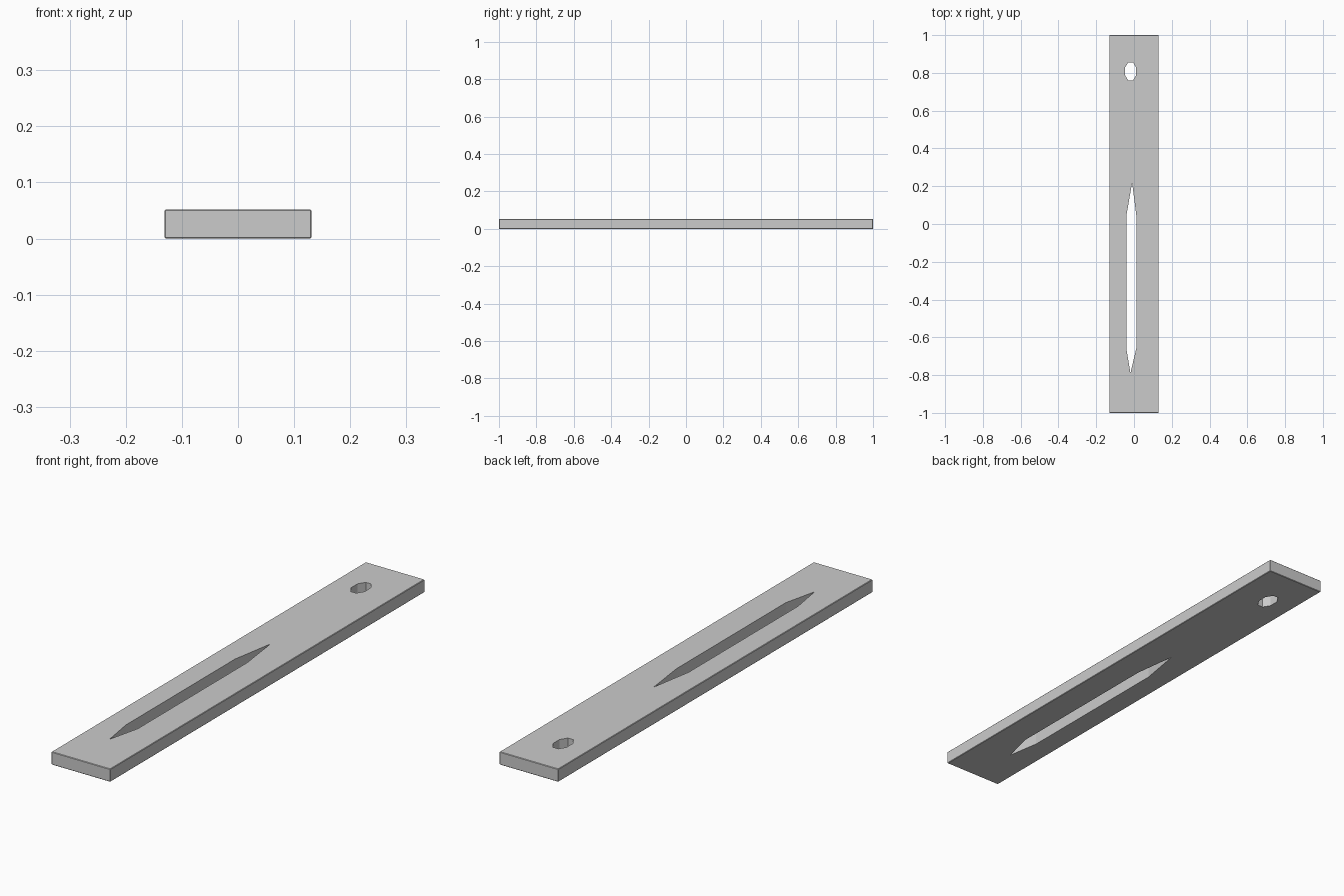
import bpy, bmesh, math

if "Cube" in bpy.data.objects:
    bpy.data.objects.remove(bpy.data.objects["Cube"])

W, L, H = 0.262, 2.0, 0.052


def make_object(name, bm):
    bmesh.ops.recalc_face_normals(bm, faces=bm.faces)
    mesh = bpy.data.meshes.new(name)
    bm.to_mesh(mesh)
    bm.free()
    obj = bpy.data.objects.new(name, mesh)
    bpy.context.collection.objects.link(obj)
    return obj


def make_cutter(name, outline):
    # Prism that passes right through the plate
    bm = bmesh.new()
    face = bm.faces.new([bm.verts.new((x, y, -0.05)) for x, y in outline])
    new = bmesh.ops.extrude_face_region(bm, geom=[face])["geom"]
    verts = [v for v in new if isinstance(v, bmesh.types.BMVert)]
    bmesh.ops.translate(bm, verts=verts, vec=(0, 0, 0.15))
    obj = make_object(name, bm)
    obj.hide_render = True
    return obj


# Flat plate with finely chamfered edges
bm = bmesh.new()
bmesh.ops.create_cube(bm, size=1)
bmesh.ops.scale(bm, vec=(W, L, H), verts=bm.verts)
bmesh.ops.translate(bm, vec=(0, 0, H / 2), verts=bm.verts)
bmesh.ops.bevel(bm, geom=bm.edges[:], offset=0.002, segments=1,
                affect='EDGES', profile=0.5)
plate = make_object("plate", bm)

# Long pointed slot and small eight-sided hole
slot = [(-0.010, 0.22), (-0.041, 0.04), (-0.041, -0.655),
        (-0.019, -0.79), (0.013, -0.655), (0.013, 0.04)]
angles = [math.radians(22.5 + 45 * i) for i in range(8)]
hole = [(-0.018 + 0.032 * math.cos(a), 0.808 + 0.052 * math.sin(a))
        for a in angles]

cutters = [make_cutter("slot_cutter", slot), make_cutter("hole_cutter", hole)]
for cutter in cutters:
    mod = plate.modifiers.new(cutter.name, 'BOOLEAN')
    mod.operation = 'DIFFERENCE'
    mod.solver = 'EXACT'
    mod.object = cutter

# Apply the cuts, then remove the cutters
bpy.context.view_layer.objects.active = plate
for mod in list(plate.modifiers):
    bpy.ops.object.modifier_apply(modifier=mod.name)
for cutter in cutters:
    bpy.data.objects.remove(cutter)
